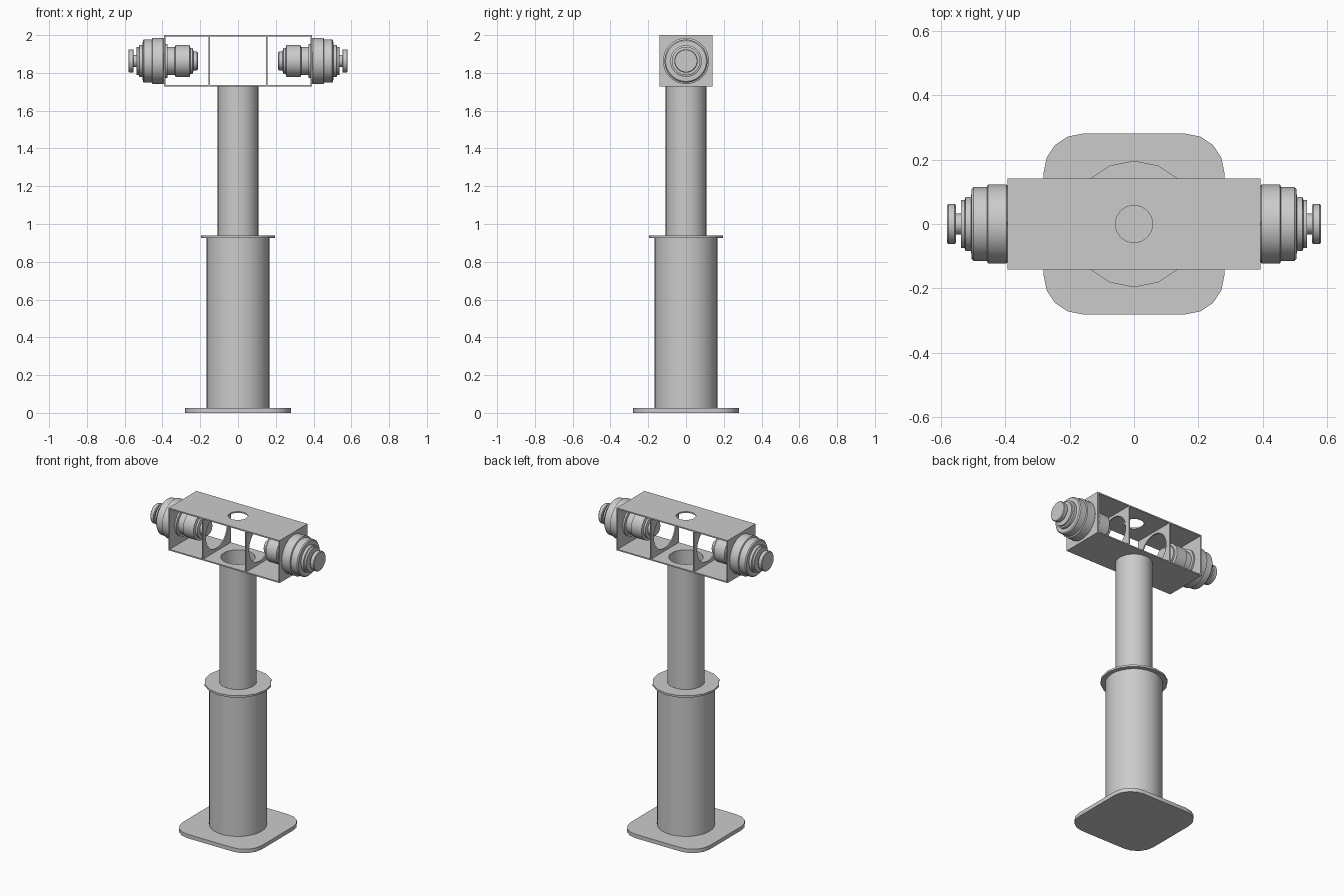
import bpy, bmesh, math
from mathutils import Matrix, Vector

cube = bpy.data.objects.get("Cube")
if cube:
    bpy.data.objects.remove(cube, do_unlink=True)

grey = bpy.data.materials.new("plain grey")
grey.use_nodes = True
colour = (0.6, 0.6, 0.6, 1)
grey.diffuse_color = colour
grey.node_tree.nodes["Principled BSDF"].inputs["Base Color"].default_value = colour

AXIS_Z = 1.863      # height of the nozzle axis
WALL = 0.008        # sheet thickness of the housing
HALF_X, HALF_Y = 0.393, 0.141
BOTTOM, TOP = 1.728, 2.0


def finish(bm, name, matrix=Matrix(), smooth=True):
    bmesh.ops.recalc_face_normals(bm, faces=bm.faces)
    mesh = bpy.data.meshes.new(name)
    bm.to_mesh(mesh)
    bm.free()
    mesh.transform(matrix)
    mesh.materials.append(grey)
    obj = bpy.data.objects.new(name, mesh)
    bpy.context.collection.objects.link(obj)
    if smooth:
        bpy.ops.object.select_all(action='DESELECT')
        obj.select_set(True)
        bpy.context.view_layer.objects.active = obj
        bpy.ops.object.shade_smooth_by_angle(angle=math.radians(35))
    return obj


def lathe(name, profile, sides, matrix=Matrix()):
    """Spin (radius, height) points around z."""
    bm = bmesh.new()
    verts = [bm.verts.new((r, 0, h)) for r, h in profile]
    edges = [bm.edges.new(pair) for pair in zip(verts, verts[1:])]
    bmesh.ops.spin(bm, geom=verts + edges, cent=(0, 0, 0), axis=(0, 0, 1),
                   angle=math.tau, steps=sides, use_merge=True)
    bmesh.ops.remove_doubles(bm, verts=bm.verts, dist=1e-5)
    return finish(bm, name, matrix)


def circle(radius, sides):
    return [(radius * math.cos(math.tau * i / sides),
             radius * math.sin(math.tau * i / sides)) for i in range(sides)]


def plate(name, half_w, half_h, thick, matrix, hole=0, sides=16):
    """Flat rectangular sheet, optionally with a round hole."""
    outer = [(-half_w, -half_h), (half_w, -half_h), (half_w, half_h), (-half_w, half_h)]
    loops = [outer] + ([circle(hole, sides)] if hole else [])
    bm = bmesh.new()
    for loop in loops:
        vs = [bm.verts.new((x, y, -thick / 2)) for x, y in loop]
        for a, b in zip(vs, vs[1:] + vs[:1]):
            bm.edges.new((a, b))
    bmesh.ops.triangle_fill(bm, edges=bm.edges[:], use_beauty=True)
    out = bmesh.ops.extrude_face_region(bm, geom=bm.faces[:])
    moved = [v for v in out["geom"] if isinstance(v, bmesh.types.BMVert)]
    bmesh.ops.translate(bm, verts=moved, vec=Vector((0, 0, thick)))
    return finish(bm, name, matrix, smooth=False)


# Base plate with rounded corners
bm = bmesh.new()
bmesh.ops.create_cube(bm, size=1, matrix=Matrix.Translation((0, 0, 0.0125))
                      @ Matrix.Diagonal((0.56, 0.56, 0.025, 1)))
corners = [e for e in bm.edges if abs(e.verts[0].co.z - e.verts[1].co.z) > 0.01]
bmesh.ops.bevel(bm, geom=corners, offset=0.12, segments=4, profile=0.5, affect='EDGES')
finish(bm, "base_plate")

# Column
lathe("lower_column", [(0, 0.02), (0.167, 0.02), (0.167, 0.93), (0, 0.93)], 32)
lathe("collar", [(0, 0.926), (0.196, 0.926), (0.196, 0.938), (0, 0.938)], 16)
lathe("upper_tube", [(0.1, 0.935), (0.108, 0.935), (0.108, BOTTOM + 0.002),
                     (0.1, BOTTOM + 0.002), (0.1, 0.935)], 32)

# Open housing
plate("housing_floor", HALF_X, HALF_Y, WALL,
      Matrix.Translation((0, 0, BOTTOM + WALL / 2)), 0.1, 32)
plate("housing_roof", HALF_X, HALF_Y, WALL,
      Matrix.Translation((0, 0, TOP - WALL / 2)), 0.058)
inner_h = (TOP - BOTTOM) / 2 - WALL
mid_z = (TOP + BOTTOM) / 2

# Nozzle outline: (radius, distance from the centre)
nozzle = [(0, 0.212), (0.043, 0.212), (0.05, 0.218), (0.05, 0.236), (0.069, 0.24),
          (0.069, 0.252), (0.085, 0.256), (0.085, 0.33), (0.075, 0.335),
          (0.075, 0.372), (0.09, 0.374), (0.09, 0.39), (0.118, 0.392),
          (0.122, 0.396), (0.122, 0.453), (0.114, 0.456), (0.114, 0.498),
          (0.108, 0.504), (0.084, 0.505), (0.084, 0.522), (0.075, 0.525),
          (0.075, 0.536), (0.032, 0.537), (0.032, 0.552), (0.058, 0.552),
          (0.062, 0.556), (0.062, 0.576), (0.058, 0.58), (0, 0.58)]

for side, sign in (("left", 1), ("right", -1)):
    turn = Matrix.Rotation(sign * math.pi / 2, 4, 'Y')
    plate(side + "_end_wall", inner_h, HALF_Y, WALL,
          Matrix.Translation((sign * (HALF_X - WALL / 2), 0, mid_z)) @ turn)
    plate(side + "_divider", inner_h, HALF_Y, WALL,
          Matrix.Translation((sign * 0.153, 0, mid_z)) @ turn, 0.112, 32)
    lathe(side + "_nozzle", nozzle, 32, Matrix.Translation((0, 0, AXIS_Z)) @ turn)
